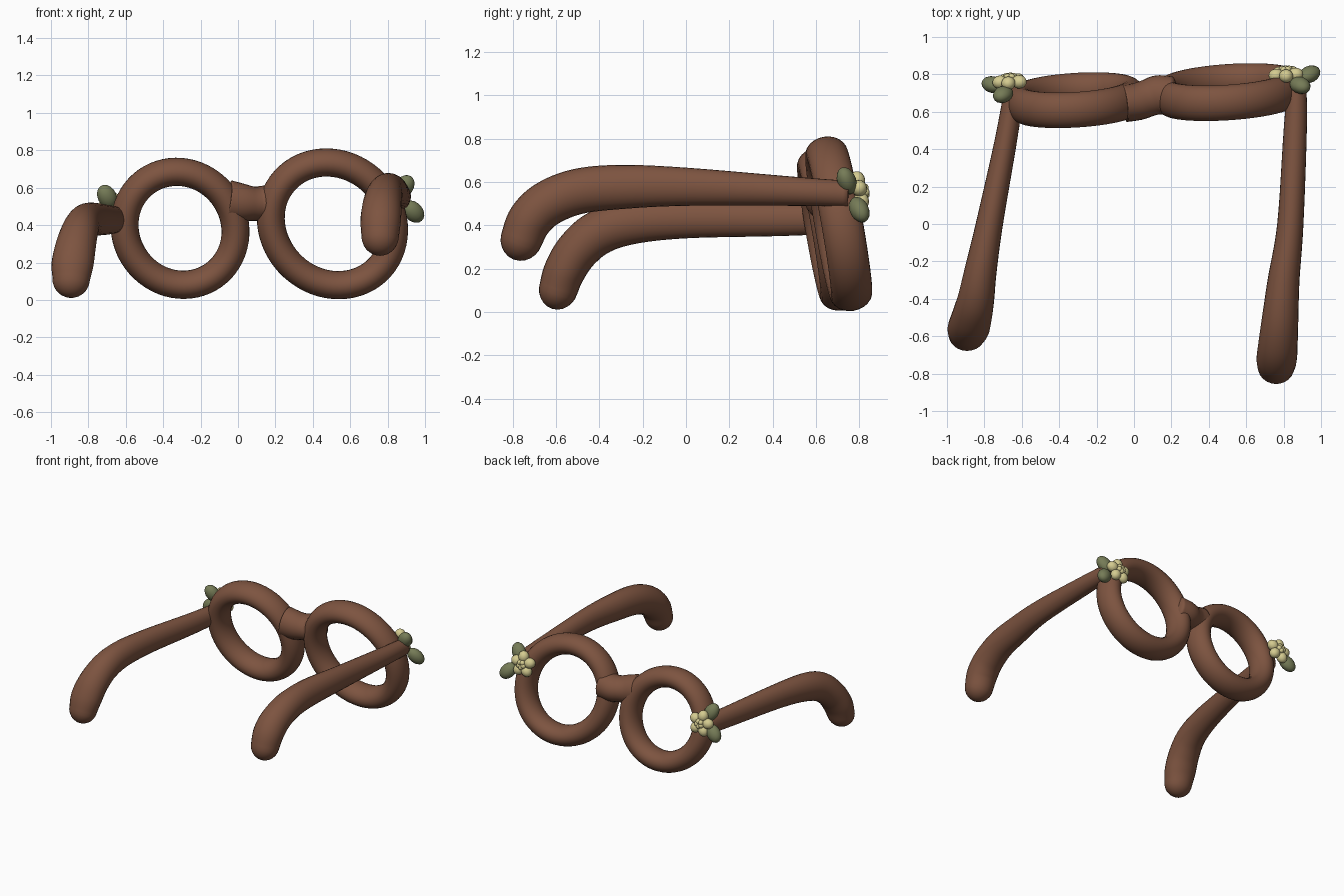
import bpy, bmesh, math
from mathutils import Vector, Matrix

if "Cube" in bpy.data.objects:
    bpy.data.objects.remove(bpy.data.objects["Cube"])


def material(name, rgb):
    m = bpy.data.materials.new(name)
    m.diffuse_color = (*rgb, 1)
    m.use_nodes = True
    m.node_tree.nodes["Principled BSDF"].inputs["Base Color"].default_value = m.diffuse_color
    return m


BROWN = material("brown_wood", (0.205, 0.088, 0.051))
CREAM = material("cream_petal", (0.66, 0.60, 0.28))
GREEN = material("leaf_green", (0.18, 0.20, 0.095))
BACK = Vector((-0.05, 1, 0.17)).normalized()    # direction the lens rims face


def finish(name, bm, mat):
    bmesh.ops.recalc_face_normals(bm, faces=bm.faces)
    for f in bm.faces:
        f.smooth = True
    me = bpy.data.meshes.new(name)
    bm.to_mesh(me)
    bm.free()
    me.materials.append(mat)
    ob = bpy.data.objects.new(name, me)
    bpy.context.collection.objects.link(ob)
    return ob


def loft(bm, loops, closed=False):
    """Bridge equal-sized vertex loops, capping the ends of an open loft."""
    n = len(loops[0])
    pairs = list(zip(loops, loops[1:] + loops[:1])) if closed else list(zip(loops, loops[1:]))
    for a, b in pairs:
        for i in range(n):
            bm.faces.new((a[i], a[(i + 1) % n], b[(i + 1) % n], b[i]))
    if not closed:
        bm.faces.new(loops[0])
        bm.faces.new(loops[-1])


def section(bm, centre, u, v, a, b, n=24):
    return [bm.verts.new(centre + u * (a * math.cos(2 * math.pi * i / n))
                         + v * (b * math.sin(2 * math.pi * i / n))) for i in range(n)]


def rim(name, centre, rx, rz, shear, radial=0.075, depth=0.096, steps=64):
    """Tilted oval ring with an oval cross-section."""
    bm = bmesh.new()
    loops = []
    for k in range(steps):
        t = 2 * math.pi * k / steps
        dz = rz * math.sin(t)
        dx = rx * math.cos(t) + shear * dz
        off = Vector((dx, 0.05 * dx - 0.17 * dz, dz))
        out = (off - BACK * off.dot(BACK)).normalized()
        loops.append(section(bm, Vector(centre) + off, out, BACK, radial, depth))
    loft(bm, loops, closed=True)
    return finish(name, bm, BROWN)


def spline(points, per=6):
    """Catmull-Rom interpolation of tuples of any length."""
    p = [points[0]] + points + [points[-1]]
    res = []
    for i in range(1, len(p) - 2):
        for s in range(per):
            t = s / per
            res.append([0.5 * (2 * b + (c - a) * t + (2 * a - 5 * b + 4 * c - d) * t * t
                               + (3 * b - a - 3 * c + d) * t ** 3)
                        for a, b, c, d in zip(p[i - 1], p[i], p[i + 1], p[i + 2])])
    return res + [list(points[-1])]


def tube(name, points, side_ref, cap):
    """Swept oval tube: each point is x, y, z, half width, half height."""
    pts = spline(points)
    pos = [Vector(q[:3]) for q in pts]
    bm = bmesh.new()
    loops = []
    for i, q in enumerate(pts):
        tan = (pos[min(i + 1, len(pos) - 1)] - pos[max(i - 1, 0)]).normalized()
        side = Vector(side_ref)
        side = (side - tan * side.dot(tan)).normalized()
        up = tan.cross(side)
        loops.append(section(bm, pos[i], side, up, q[3], q[4]))
    # Rounded tip
    for k in range(1, 7):
        ang = math.radians(14.5 * k)
        loops.append(section(bm, pos[-1] + tan * cap * math.sin(ang), side, up,
                             q[3] * math.cos(ang), q[4] * math.cos(ang)))
    loft(bm, loops)
    return finish(name, bm, BROWN)


# Lens rims
rim("left_rim", (-0.31, 0.662, 0.383), 0.296, 0.302, -0.06)
rim("right_rim", (0.505, 0.705, 0.407), 0.328, 0.328, -0.10)

# Nose bridge, flared where it meets the rims
tube("bridge", [(-0.05, 0.645, 0.53, 0.10, 0.11), (0.02, 0.655, 0.52, 0.10, 0.102),
                (0.08, 0.675, 0.515, 0.10, 0.092), (0.13, 0.69, 0.515, 0.105, 0.095),
                (0.20, 0.69, 0.52, 0.10, 0.10)], (0, 1, 0), 0.03)

# Temple arms with drooping ear tips
tube("right_temple", [(0.872, 0.75, 0.545, 0.05, 0.06), (0.862, 0.50, 0.557, 0.062, 0.067),
                      (0.836, 0.0, 0.578, 0.070, 0.088), (0.80, -0.30, 0.577, 0.085, 0.102),
                      (0.782, -0.50, 0.556, 0.097, 0.105), (0.77, -0.64, 0.50, 0.105, 0.105),
                      (0.763, -0.72, 0.425, 0.108, 0.103), (0.76, -0.758, 0.34, 0.100, 0.097)],
     (1, 0, 0), 0.105)
tube("left_temple", [(-0.645, 0.68, 0.43, 0.055, 0.07), (-0.69, 0.42, 0.428, 0.060, 0.078),
                     (-0.773, 0.0, 0.43, 0.072, 0.09), (-0.82, -0.25, 0.413, 0.086, 0.10),
                     (-0.845, -0.40, 0.368, 0.098, 0.103), (-0.868, -0.50, 0.285, 0.108, 0.10),
                     (-0.885, -0.56, 0.19, 0.112, 0.096), (-0.892, -0.588, 0.11, 0.100, 0.09)],
     (1, 0, 0), 0.10)


def blob(bm, centre, axes, size):
    """Ellipsoid with the given axes."""
    m = Matrix(axes).transposed() @ Matrix.Diagonal(size)
    bmesh.ops.create_uvsphere(bm, u_segments=16, v_segments=10, radius=1,
                              matrix=Matrix.Translation(centre) @ m.to_4x4())


def frame(direction, normal):
    d = Vector(direction).normalized()
    n = (normal - d * normal.dot(d)).normalized()
    return d, n, d.cross(n)


def flower(name, centre, spin):
    """Five rounded petals with a small raised heart."""
    bm = bmesh.new()
    c = Vector(centre)
    u, n, v = frame((1, 0.05, 0), BACK)
    for k in range(5):
        a = spin + 2 * math.pi * k / 5
        d = u * math.cos(a) + v * math.sin(a)
        blob(bm, c + d * 0.054, frame(d, n), (0.042, 0.036, 0.037))
    for k in range(5):
        a = spin + 0.6 + 2 * math.pi * k / 5
        blob(bm, c + (u * math.cos(a) + v * math.sin(a)) * 0.018 + n * 0.027,
             (u, n, v), (0.019, 0.019, 0.019))
    finish(name, bm, CREAM)


def leaf(name, centre, direction):
    bm = bmesh.new()
    blob(bm, Vector(centre), frame(direction, BACK), (0.070, 0.044, 0.050))
    finish(name, bm, GREEN)


# Flowers and leaves at the hinges
flower("right_flower", (0.812, 0.80, 0.555), 0.3)
leaf("right_upper_leaf", (0.888, 0.742, 0.605), (0.5, -0.3, 0.8))
leaf("right_lower_leaf", (0.938, 0.80, 0.472), (0.6, 0.35, -0.65))
flower("left_flower", (-0.662, 0.762, 0.485), 0.5)
leaf("left_upper_leaf", (-0.70, 0.693, 0.552), (-0.4, -0.3, 0.8))
leaf("left_lower_leaf", (-0.755, 0.745, 0.425), (-0.65, 0.2, -0.65))
